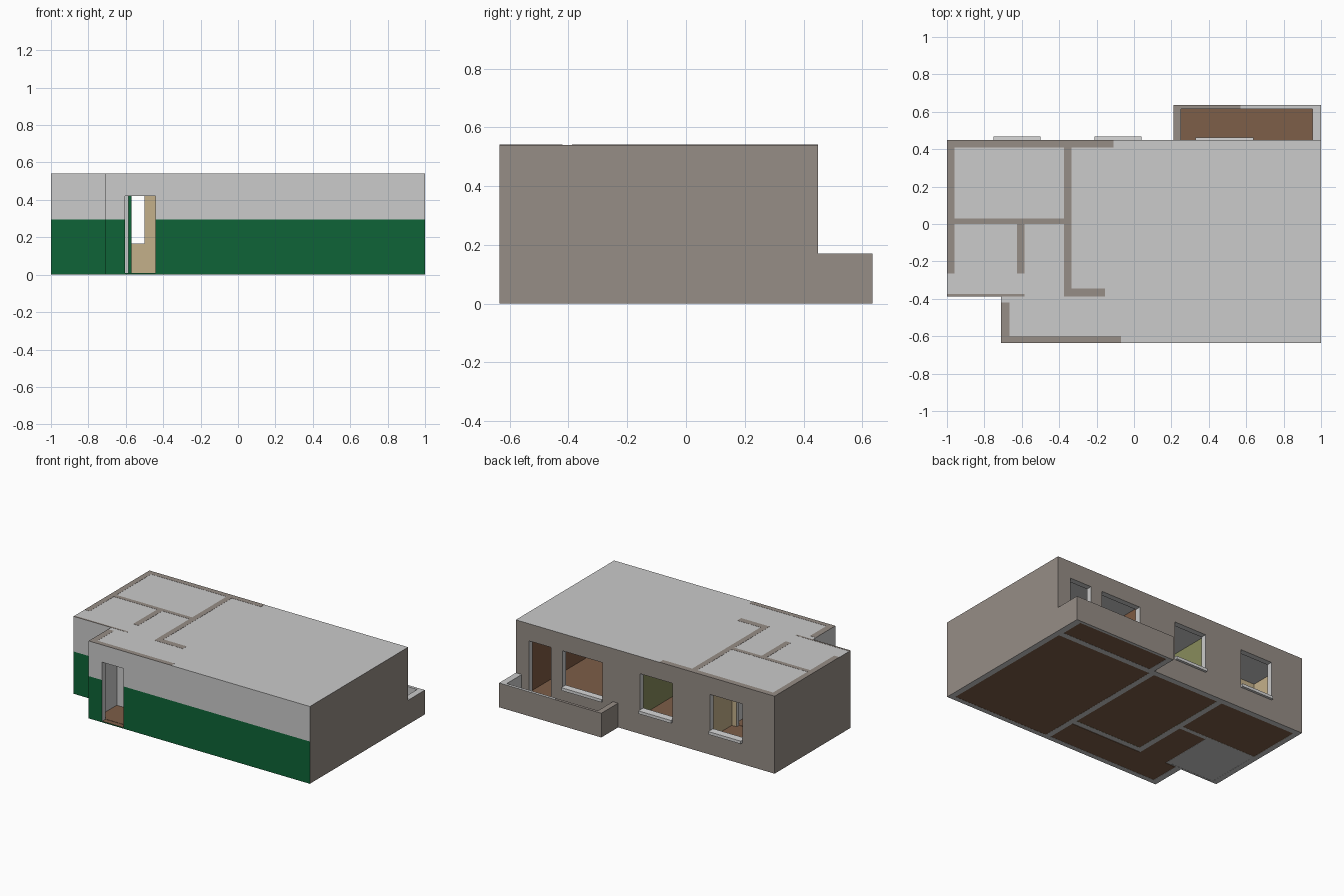
import bpy, bmesh

if "Cube" in bpy.data.objects:
    bpy.data.objects.remove(bpy.data.objects["Cube"])


def material(name, hex_code):
    rgb = [int(hex_code[i:i + 2], 16) / 255 for i in (0, 2, 4)]
    lin = [c / 12.92 if c <= 0.04045 else ((c + 0.055) / 1.055) ** 2.4 for c in rgb]
    m = bpy.data.materials.new(name)
    m.diffuse_color = (*lin, 1)
    m.use_nodes = True
    m.node_tree.nodes["Principled BSDF"].inputs["Base Color"].default_value = m.diffuse_color
    return m


MATS = {n: material(n, h) for n, h in (
    ("light_grey", "cbcbcb"), ("taupe", "968d86"), ("facade_green", "0e6437"),
    ("floor_brown", "7d5e48"), ("brown_paint", "7f5a42"), ("olive_paint", "888c5c"),
    ("tan_paint", "c4b08a"), ("sill_white", "d8d8d8"))}
INDEX = {n: i for i, n in enumerate(MATS)}


def prism(name, outline, z0, z1, mat=None):
    bm = bmesh.new()
    base = bm.faces.new([bm.verts.new((x, y, z0)) for x, y in outline])
    top = bmesh.ops.extrude_face_region(bm, geom=[base])["geom"]
    bmesh.ops.translate(bm, vec=(0, 0, z1 - z0),
                        verts=[v for v in top if isinstance(v, bmesh.types.BMVert)])
    bmesh.ops.recalc_face_normals(bm, faces=bm.faces)
    me = bpy.data.meshes.new(name)
    bm.to_mesh(me)
    bm.free()
    ob = bpy.data.objects.new(name, me)
    bpy.context.collection.objects.link(ob)
    if mat:
        me.materials.append(MATS[mat])
    return ob


def box(name, x0, x1, y0, y1, z0, z1, mat=None):
    return prism(name, [(x0, y0), (x1, y0), (x1, y1), (x0, y1)], z0, z1, mat)


def cut(target, bounds):
    cutter = box("cutter", *bounds)
    cutter.hide_render = True
    mod = target.modifiers.new("cut", "BOOLEAN")
    mod.operation, mod.solver, mod.object = "DIFFERENCE", "EXACT", cutter
    bpy.context.view_layer.objects.active = target
    bpy.ops.object.modifier_apply(modifier=mod.name)
    bpy.data.objects.remove(cutter)


F, B, H, N, PAINT = -0.635, 0.45, 0.54, -0.388, 0.295
CEILING, DOOR_TOP, SILL_Z = 0.525, 0.42, 0.165

# name, x0, x1, y0, y1, wall paint, floor colour
rooms = [
    ("living_room", 0.22, 0.96, -0.60, 0.41, "brown_paint", "floor_brown"),
    ("middle_room", -0.335, 0.18, -0.345, 0.41, "olive_paint", "floor_brown"),
    ("bedroom", -0.96, -0.375, 0.03, 0.41, "tan_paint", "floor_brown"),
    ("bathroom", -0.96, -0.625, -0.375, 0.0, "light_grey", "light_grey"),
    ("corridor", -0.665, 0.18, -0.60, -0.385, "light_grey", "floor_brown"),
    ("hall", -0.585, -0.375, -0.39, 0.0, "light_grey", "floor_brown"),
]
windows = [(0.33, 0.64, 0.012), (-0.21, 0.04, 0.017), (-0.75, -0.50, 0.017)]
doors = [  # x0, x1, y0, y1
    (-0.605, -0.44, -0.65, -0.59),    # entrance
    (0.73, 0.90, 0.40, 0.46),         # balcony
    (-0.57, -0.41, -0.01, 0.04),      # bedroom
    (-0.635, -0.575, -0.34, -0.20),   # bathroom
    (-0.31, -0.155, -0.395, -0.335),  # middle room
    (0.17, 0.23, -0.57, -0.41),       # living room
]

# Shell: outline block hollowed by rooms, doors and windows
shell = prism("apartment_shell", [(-0.71, F), (1, F), (1, B), (-1, B), (-1, N), (-0.71, N)], 0, H)
for r in rooms:
    cut(shell, (*r[1:5], -0.05, CEILING))
for d in doors:
    cut(shell, (*d, 0.008, DOOR_TOP))
for x0, x1, _ in windows:
    cut(shell, (x0, x1, 0.40, 0.46, SILL_Z, DOOR_TOP))


def near(a, b):
    return abs(a - b) < 0.002


def shell_colour(c, n):
    if n.z > 0.5 and c.z < 0.1:
        return "floor_brown"
    if abs(n.z) > 0.5:
        return "light_grey"
    if (near(c.y, B) and n.y > 0.5) or near(abs(c.x), 1):
        return "taupe"
    if near(c.y, F) or near(c.x, -0.71) or (near(c.y, N) and c.x < -0.71):
        return "facade_green" if c.z < PAINT else "light_grey"
    for name, x0, x1, y0, y1, paint, _ in rooms:
        if x0 - 0.001 < c.x < x1 + 0.001 and y0 - 0.001 < c.y < y1 + 0.001:
            if name == "hall" and n.y < -0.5:
                return "facade_green"
            return paint
    return "light_grey"


# Paint the shell by position and direction
me = shell.data
me.materials.clear()
for m in MATS.values():
    me.materials.append(m)
bm = bmesh.new()
bm.from_mesh(me)
bmesh.ops.bisect_plane(bm, geom=bm.verts[:] + bm.edges[:] + bm.faces[:],
                       plane_co=(0, 0, PAINT), plane_no=(0, 0, 1))
bmesh.ops.triangulate(bm, faces=bm.faces)
bm.normal_update()
for f in bm.faces:
    f.material_index = INDEX[shell_colour(f.calc_center_median(), f.normal)]
bm.to_mesh(me)
bm.free()

# Floors
for name, x0, x1, y0, y1, _, floor in rooms:
    box(name + "_floor", x0, x1, y0, y1 if name != "corridor" else -0.39, 0.001, 0.01, floor)

# Window sills
for i, (x0, x1, depth) in enumerate(windows):
    box(f"window_sill_{i + 1}", x0, x1, 0.415, B + depth, 0.147, SILL_Z + 0.002, "sill_white")

# Balcony: parapet, floor and pale coping on the outer half
parapet = prism("balcony_parapet", [(0.21, B), (0.25, B), (0.25, 0.615), (0.955, 0.615),
                                    (0.955, B), (1, B), (1, 0.635), (0.21, 0.635)], 0, 0.169, "taupe")
parapet.data.materials.append(MATS["light_grey"])
for p in parapet.data.polygons:
    c, n = p.center, p.normal
    inner = 0.22 < c.x < 0.99 and 0.46 < c.y < 0.63 and abs(n.z) < 0.5
    p.material_index = int(inner or n.z < -0.5)
prism("parapet_coping", [(0.57, 0.615), (0.955, 0.615), (0.955, B), (1, B), (1, 0.635), (0.57, 0.635)],
      0.169, 0.17, "light_grey")
box("balcony_floor", 0.25, 0.955, B, 0.615, 0.001, 0.01, "floor_brown")

# Wall tops showing through the flat roof
for x0, x1, y0, y1 in [(-1, -0.96, -0.265, B), (-0.96, -0.11, 0.41, B), (-0.96, -0.375, 0, 0.03),
                       (-0.375, -0.335, N, 0.41), (-0.335, -0.155, N, -0.345),
                       (-0.71, -0.665, F, -0.42), (-0.665, -0.07, F, -0.60),
                       (-0.625, -0.585, -0.265, 0), (-1, -0.71, N, -0.375), (-0.71, -0.585, N, -0.375)]:
    box("wall_top", x0, x1, y0, y1, H, H + 0.001, "taupe")
